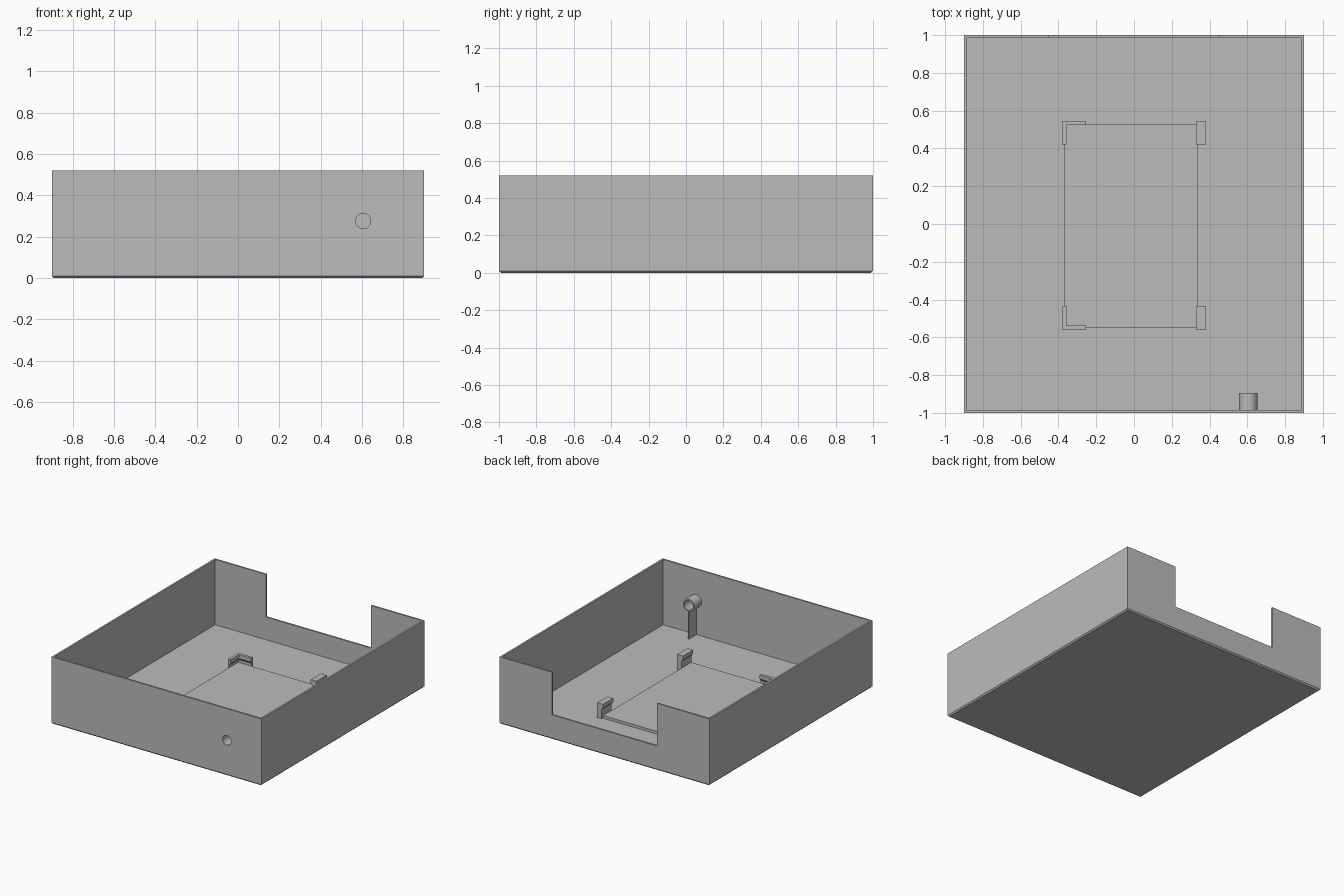
import bpy
import bmesh
import math
from mathutils import Matrix, Vector

cube = bpy.data.objects.get("Cube")
if cube:
    bpy.data.objects.remove(cube, do_unlink=True)

grey = bpy.data.materials.new("plain_grey")
grey.use_nodes = True
grey.diffuse_color = (0.5, 0.5, 0.5, 1)
grey.node_tree.nodes["Principled BSDF"].inputs["Base Color"].default_value = (0.5, 0.5, 0.5, 1)

HALF_X, HALF_Y, HEIGHT = 0.9, 1.0, 0.52
WALL, FLOOR = 0.014, 0.014


def finish(name, bm):
    bmesh.ops.recalc_face_normals(bm, faces=bm.faces)
    mesh = bpy.data.meshes.new(name)
    bm.to_mesh(mesh)
    bm.free()
    mesh.materials.append(grey)
    obj = bpy.data.objects.new(name, mesh)
    bpy.context.collection.objects.link(obj)
    return obj


def box(name, x, y, z):
    """Box from three (low, high) ranges."""
    bm = bmesh.new()
    size = [r[1] - r[0] for r in (x, y, z)]
    mid = Vector([(r[0] + r[1]) / 2 for r in (x, y, z)])
    bmesh.ops.create_cube(bm, size=1, matrix=Matrix.Translation(mid) @ Matrix.Diagonal((*size, 1)))
    return finish(name, bm)


def rod(name, x, z, radius, y):
    """Cylinder lying along y."""
    bm = bmesh.new()
    place = Matrix.Translation((x, sum(y) / 2, z)) @ Matrix.Rotation(math.pi / 2, 4, "X")
    bmesh.ops.create_cone(bm, cap_ends=True, segments=32, radius1=radius, radius2=radius,
                          depth=y[1] - y[0], matrix=place)
    return finish(name, bm)


def extrude_profile(name, points, along, span):
    """Extrude a (side, z) profile along x or y."""
    bm = bmesh.new()
    def place(t, p):
        return (t, p[0], p[1]) if along == "x" else (p[0], t, p[1])
    face = bm.faces.new([bm.verts.new(place(span[0], p)) for p in points])
    new = bmesh.ops.extrude_face_region(bm, geom=[face])["geom"]
    shift = place(span[1] - span[0], (0, 0))
    bmesh.ops.translate(bm, vec=shift, verts=[v for v in new if isinstance(v, bmesh.types.BMVert)])
    return finish(name, bm)


def cut(obj, cutter):
    mod = obj.modifiers.new("cut", "BOOLEAN")
    mod.operation, mod.solver, mod.object = "DIFFERENCE", "EXACT", cutter
    bpy.context.view_layer.objects.active = obj
    bpy.ops.object.modifier_apply(modifier=mod.name)
    bpy.data.objects.remove(cutter, do_unlink=True)


def smooth(obj):
    bpy.ops.object.select_all(action="DESELECT")
    obj.select_set(True)
    bpy.context.view_layer.objects.active = obj
    bpy.ops.object.shade_smooth_by_angle(angle=math.radians(30))


# Open tray with a small chamfer around the base
tray = box("tray", (-HALF_X, HALF_X), (-HALF_Y, HALF_Y), (0, HEIGHT))
bm = bmesh.new()
bm.from_mesh(tray.data)
bottom = [e for e in bm.edges if all(v.co.z < 0.001 for v in e.verts)]
bmesh.ops.bevel(bm, geom=bottom, offset=0.01, segments=1, affect="EDGES")
bm.to_mesh(tray.data)
bm.free()
cut(tray, box("cavity", (WALL - HALF_X, HALF_X - WALL), (WALL - HALF_Y, HALF_Y - WALL), (FLOOR, 1)))

# Wide opening in the back wall
cut(tray, box("opening", (-0.45, 0.45), (0.9, 1.1), (0.19, 1)))

# Socket tube through the front wall, held by a thin rib
TX, TZ, HOLE = 0.605, 0.275, 0.037
cut(tray, rod("hole", TX, TZ, HOLE, (-1.1, -0.9)))
tube = rod("socket_tube", TX, TZ, 0.049, (-HALF_Y + WALL, -0.895))
cut(tube, rod("bore", TX, TZ, HOLE, (-1.1, -0.8)))
for part in (tray, tube):
    smooth(part)
box("tube_rib", (TX - 0.005, TX + 0.005), (-HALF_Y + WALL, -0.895), (FLOOR, TZ - 0.045))

# Raised board on the floor
box("board", (-0.37, 0.34), (-0.55, 0.53), (FLOOR, 0.035))


def lip_profile(outer, inward, top, post, reach):
    """Upright post with a hooked lip overhanging inward."""
    depth = [(0, FLOOR), (post, FLOOR), (post, top - 0.045), (reach, top - 0.03), (reach, top), (0, top)]
    return [(outer + inward * d, z) for d, z in depth]


# Corner brackets on one side, snap clips on the other
LENGTH = 0.125
for label, y, inward in (("front", -0.56, 1), ("back", 0.545, -1)):
    span = sorted((y, y + inward * LENGTH))
    extrude_profile(label + "_bracket_side", lip_profile(-0.38, 1, 0.1, 0.011, 0.022), "y", span)
    extrude_profile(label + "_bracket_end", lip_profile(y, inward, 0.1, 0.011, 0.022), "x", (-0.38, -0.255))
    extrude_profile(label + "_snap_clip", lip_profile(0.38, -1, 0.13, 0.035, 0.05), "y", span)
